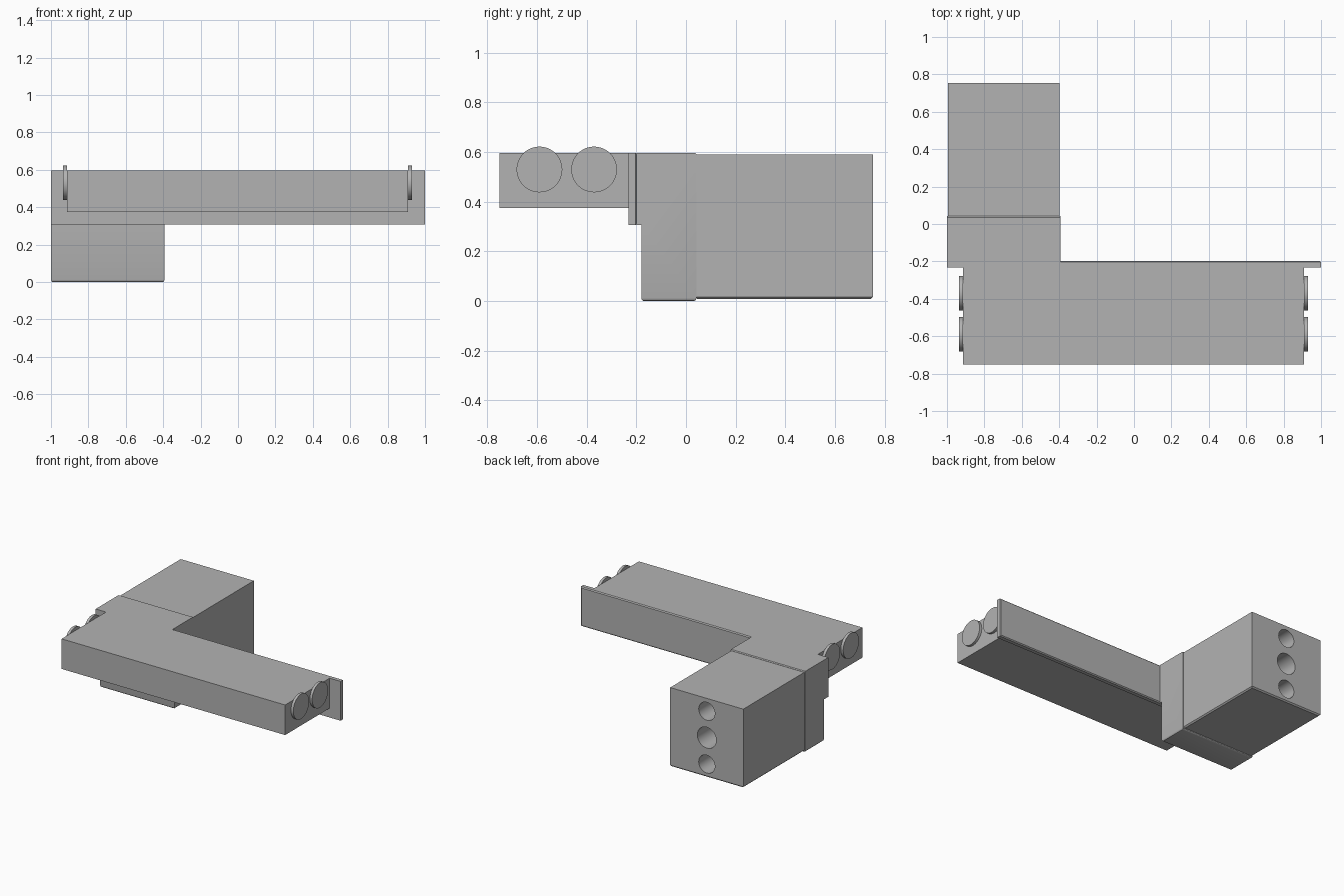
import bpy, bmesh
from math import radians
from mathutils import Matrix, Vector

old = bpy.data.objects.get("Cube")
if old:
    bpy.data.objects.remove(old, do_unlink=True)

# Single flat colour
GREY = (0.45, 0.45, 0.45, 1)
grey = bpy.data.materials.new("mid grey")
grey.use_nodes = True
grey.diffuse_color = GREY
grey.node_tree.nodes["Principled BSDF"].inputs["Base Color"].default_value = GREY


def finish(name, bm):
    bmesh.ops.recalc_face_normals(bm, faces=bm.faces)
    mesh = bpy.data.meshes.new(name)
    bm.to_mesh(mesh)
    bm.free()
    mesh.materials.append(grey)
    ob = bpy.data.objects.new(name, mesh)
    bpy.context.collection.objects.link(ob)
    return ob


def prism(x0, x1, profile):
    """Extrude a (y, z) profile from x0 to x1."""
    bm = bmesh.new()
    face = bm.faces.new([bm.verts.new((x0, y, z)) for y, z in profile])
    out = bmesh.ops.extrude_face_region(bm, geom=[face])
    moved = [v for v in out["geom"] if isinstance(v, bmesh.types.BMVert)]
    bmesh.ops.translate(bm, verts=moved, vec=(x1 - x0, 0, 0))
    bmesh.ops.recalc_face_normals(bm, faces=bm.faces)
    return bm


def box(x0, x1, y0, y1, z0, z1):
    return prism(x0, x1, [(y0, z0), (y1, z0), (y1, z1), (y0, z1)])


def chamfer(bm, width, rule, segments=1):
    """Bevel the edges whose two end points both satisfy the rule."""
    edges = [e for e in bm.edges if all(rule(v.co) for v in e.verts)]
    bmesh.ops.bevel(bm, geom=edges, offset=width, segments=segments,
                    profile=0.5, affect='EDGES')


def cylinder(bm, centre, axis, radius, depth):
    rot = Vector((0, 0, 1)).rotation_difference(Vector(axis)).to_matrix().to_4x4()
    bmesh.ops.create_cone(bm, cap_ends=True, segments=48, radius1=radius,
                          radius2=radius, depth=depth,
                          matrix=Matrix.Translation(centre) @ rot)


def smooth(ob):
    bpy.ops.object.select_all(action='DESELECT')
    ob.select_set(True)
    bpy.context.view_layer.objects.active = ob
    bpy.ops.object.shade_smooth_by_angle(angle=radians(30))


TOP, STEP = 0.597, 0.307
SEAM = 0.042

# Long front bar
finish("front_bar", box(-0.915, 0.91, -0.75, -0.232, 0.375, TOP))

# Thin flange behind the bar, chamfered around its rear face
flange = box(-1, 1, -0.232, -0.197, STEP, TOP)
chamfer(flange, 0.007, lambda c: c.y > -0.2)
finish("rear_flange", flange)

# Stepped neck joining the flange to the rear housing
neck = prism(-1, -0.393, [(-0.18, 0), (SEAM, 0), (SEAM, TOP),
                          (-0.204, TOP), (-0.204, STEP), (-0.18, STEP)])
chamfer(neck, 0.006, lambda c: c.y > 0 and c.z > 0.5)
chamfer(neck, 0.013, lambda c: c.z < 0.001, 3)
smooth(finish("neck", neck))

# Rear housing with three round sockets in its back
housing = box(-0.995, -0.398, SEAM - 0.006, 0.753, 0.008, 0.59)
chamfer(housing, 0.009, lambda c: c.z < 0.01)
housing_ob = finish("rear_housing", housing)

sockets = bmesh.new()
for z, r in ((0.495, 0.066), (0.3, 0.077), (0.105, 0.066)):
    cylinder(sockets, (-0.697, 0.653, z), (0, 1, 0), r, 0.6)
cutter = finish("socket_cutter", sockets)
cutter.hide_render = True
cut = housing_ob.modifiers.new("sockets", 'BOOLEAN')
cut.operation = 'DIFFERENCE'
cut.solver = 'EXACT'
cut.object = cutter
bpy.context.view_layer.objects.active = housing_ob
bpy.ops.object.modifier_apply(modifier=cut.name)
bpy.data.objects.remove(cutter, do_unlink=True)
smooth(housing_ob)

# Pairs of discs on both ends of the bar
for side, x in (("left", 0.919), ("right", -0.925)):
    for place, y in (("front", -0.59), ("rear", -0.37)):
        disc = bmesh.new()
        cylinder(disc, (x, y, 0.53), (1, 0, 0), 0.092, 0.02)
        smooth(finish(f"{side}_{place}_disc", disc))
